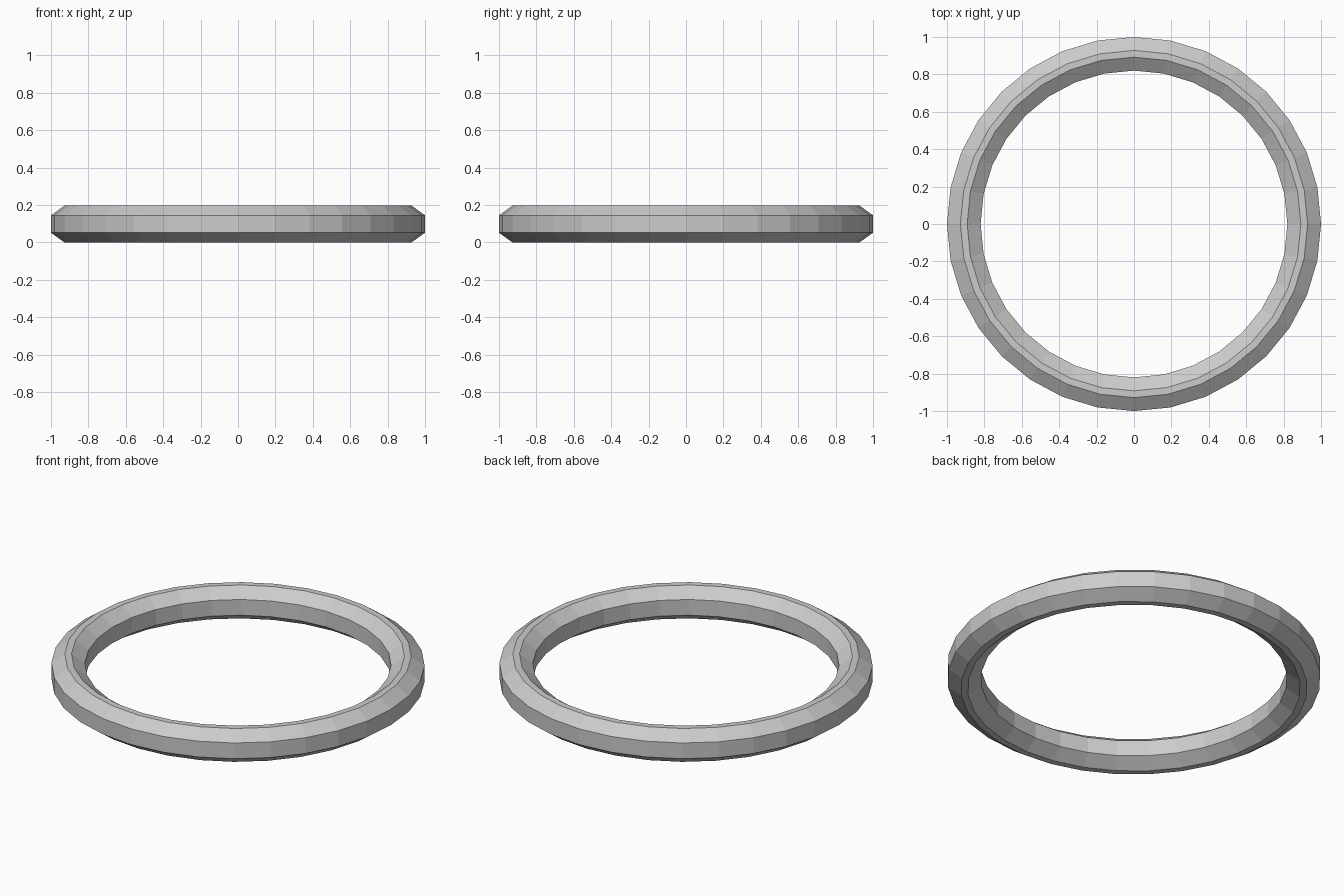
import bpy, bmesh, math

if "Cube" in bpy.data.objects:
    bpy.data.objects.remove(bpy.data.objects["Cube"])

SIDES = 32
H = 0.197
# Closed octagonal cross-section as (radius, height), counter-clockwise
PROFILE = [(1.0, 0.052), (1.0, H - 0.052), (0.928, H), (0.892, H),
           (0.82, H - 0.052), (0.82, 0.052), (0.892, 0.0), (0.928, 0.0)]

# Ring: sweep the cross-section around the vertical axis
bm = bmesh.new()
rings = []
for i in range(SIDES):
    a = 2 * math.pi * i / SIDES
    rings.append([bm.verts.new((r * math.cos(a), r * math.sin(a), z)) for r, z in PROFILE])
for i in range(SIDES):
    here, there = rings[i], rings[(i + 1) % SIDES]
    for j in range(len(PROFILE)):
        k = (j + 1) % len(PROFILE)
        bm.faces.new((here[j], there[j], there[k], here[k]))
bmesh.ops.recalc_face_normals(bm, faces=bm.faces)

mesh = bpy.data.meshes.new("ring")
bm.to_mesh(mesh)
bm.free()
bpy.context.collection.objects.link(bpy.data.objects.new("ring", mesh))
